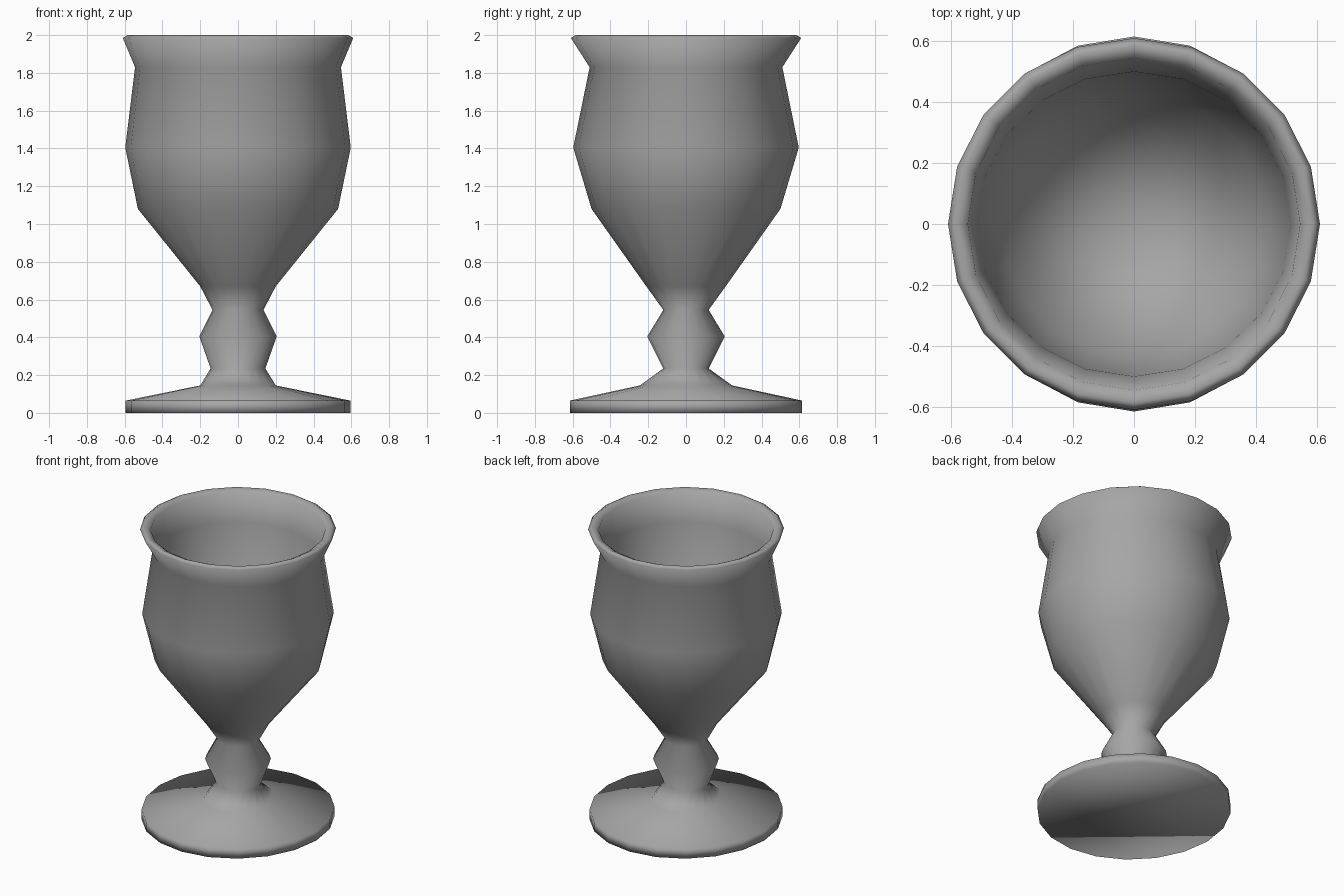
import bpy, bmesh
from math import sin, cos, tau

cube = bpy.data.objects.get("Cube")
if cube:
    bpy.data.objects.remove(cube)

SIDES = 20

grey = bpy.data.materials.new("grey_ceramic")
grey.use_nodes = True
colour = (0.38, 0.38, 0.38, 1)
grey.diffuse_color = colour
grey.node_tree.nodes["Principled BSDF"].inputs["Base Color"].default_value = colour

# Goblet outline from foot to lip: (x radius, y radius, height)
outside = [
    (0.595, 0.615, 0.0), (0.595, 0.615, 0.065),    # foot
    (0.2, 0.245, 0.145), (0.145, 0.12, 0.235),     # lower stem
    (0.205, 0.205, 0.405), (0.135, 0.12, 0.545),   # knop
    (0.2, 0.21, 0.67), (0.53, 0.5, 1.08),          # bowl
    (0.597, 0.597, 1.405), (0.545, 0.51, 1.83),    # shoulder and neck
    (0.61, 0.61, 1.985),                           # flared lip
]
# Rounded lip, then down the inner wall
inside = [(0.585, 0.585, 2.0), (0.545, 0.545, 1.98),
          (0.515, 0.5, 1.8), (0.435, 0.435, 1.08)]
BOWL_BOTTOM = 0.7


def add_ring(bm, rx, ry, z):
    return [bm.verts.new((rx * cos(tau * i / SIDES), ry * sin(tau * i / SIDES), z))
            for i in range(SIDES)]


bm = bmesh.new()
rings = [add_ring(bm, *r) for r in outside + inside]
for low, high in zip(rings, rings[1:]):
    for i in range(SIDES):
        j = (i + 1) % SIDES
        bm.faces.new((low[i], low[j], high[j], high[i]))

# Underside of the foot and the pointed floor of the bowl
bm.faces.new(rings[0][::-1])
centre = bm.verts.new((0, 0, BOWL_BOTTOM))
for i in range(SIDES):
    bm.faces.new((rings[-1][i], rings[-1][(i + 1) % SIDES], centre))

bmesh.ops.recalc_face_normals(bm, faces=bm.faces[:])
for face in bm.faces:
    face.smooth = True

mesh = bpy.data.meshes.new("goblet")
bm.to_mesh(mesh)
bm.free()
mesh.materials.append(grey)
goblet = bpy.data.objects.new("goblet", mesh)
bpy.context.collection.objects.link(goblet)
